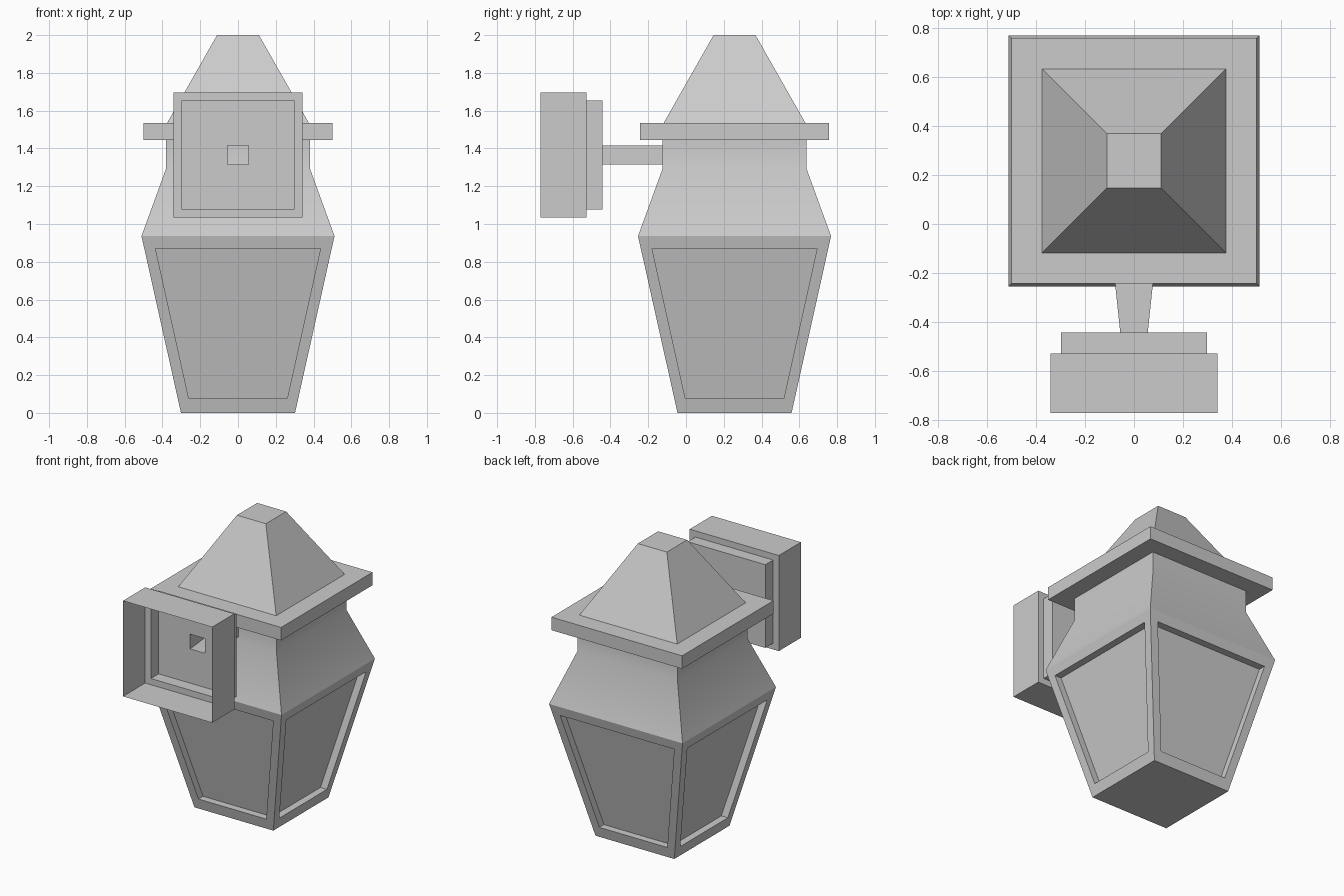
import bpy, bmesh, math
from mathutils import Vector, Matrix

if "Cube" in bpy.data.objects:
    bpy.data.objects.remove(bpy.data.objects["Cube"])

CY = 0.257  # lantern axis in y


def loft(bm, rings, cap_start=False, cap_end=False):
    """Bridge four-point rings with quads."""
    vs = [[bm.verts.new(p) for p in ring] for ring in rings]
    for a, b in zip(vs, vs[1:]):
        for i in range(4):
            j = (i + 1) % 4
            bm.faces.new((a[i], a[j], b[j], b[i]))
    if cap_start:
        bm.faces.new(vs[0][::-1])
    if cap_end:
        bm.faces.new(vs[-1])


def square(half, z):
    return [Vector((sx * half, sy * half, z))
            for sx, sy in ((-1, -1), (1, -1), (1, 1), (-1, 1))]


def upright(hx, hz, y, zc):
    return [Vector((sx * hx, y, zc + sz * hz))
            for sx, sz in ((-1, -1), (1, -1), (1, 1), (-1, 1))]


def finish(name, bm, y=0.0, smooth=False):
    bmesh.ops.remove_doubles(bm, verts=bm.verts[:], dist=1e-4)
    bmesh.ops.recalc_face_normals(bm, faces=bm.faces[:])
    me = bpy.data.meshes.new(name)
    bm.to_mesh(me)
    bm.free()
    ob = bpy.data.objects.new(name, me)
    ob.location.y = y
    bpy.context.collection.objects.link(ob)
    if smooth:
        bpy.ops.object.select_all(action='DESELECT')
        ob.select_set(True)
        bpy.context.view_layer.objects.active = ob
        bpy.ops.object.shade_smooth_by_angle(angle=math.radians(30))


# Lantern body: four framed sides with recessed panes, then the neck
BOT, WIDE, ZW = 0.302, 0.511, 0.936
DEPTH = 0.05


def side_ring(h0, z0, h1, z1, push=0.0):
    r0, r1 = (BOT + (WIDE - BOT) * z / ZW - push for z in (z0, z1))
    return [Vector((-h0, -r0, z0)), Vector((h0, -r0, z0)),
            Vector((h1, -r1, z1)), Vector((-h1, -r1, z1))]


bm = bmesh.new()
side = [side_ring(BOT, 0, WIDE, ZW),
        side_ring(0.26, 0.075, 0.437, 0.87),
        side_ring(0.26, 0.075, 0.437, 0.87, DEPTH)]
for k in range(4):
    rot = Matrix.Rotation(k * math.pi / 2, 3, 'Z')
    loft(bm, [[rot @ p for p in ring] for ring in side], cap_end=True)
bm.faces.new([bm.verts.new(p) for p in square(BOT, 0)][::-1])
loft(bm, [square(WIDE, ZW), square(0.382, 1.29), square(0.382, 1.445)])
finish("lantern_body", bm, CY, smooth=True)

# Overhanging rim
bm = bmesh.new()
loft(bm, [square(0.5, 1.445), square(0.5, 1.535)], True, True)
finish("roof_rim", bm, CY)

# Tapered roof with flat top
bm = bmesh.new()
loft(bm, [square(0.375, 1.535), square(0.111, 2.0)], cap_end=True)
finish("roof", bm, CY)

# Stepped wall mount, open towards the wall, running into the flared arm
bm = bmesh.new()
ZP = 1.365
loft(bm, [upright(0.341, 0.331, -0.77, ZP), upright(0.341, 0.331, -0.528, ZP),
          upright(0.297, 0.288, -0.528, ZP), upright(0.297, 0.288, -0.443, ZP),
          upright(0.056, 0.051, -0.443, ZP), upright(0.09, 0.051, -0.12, ZP)])
finish("wall_mount_and_arm", bm)
